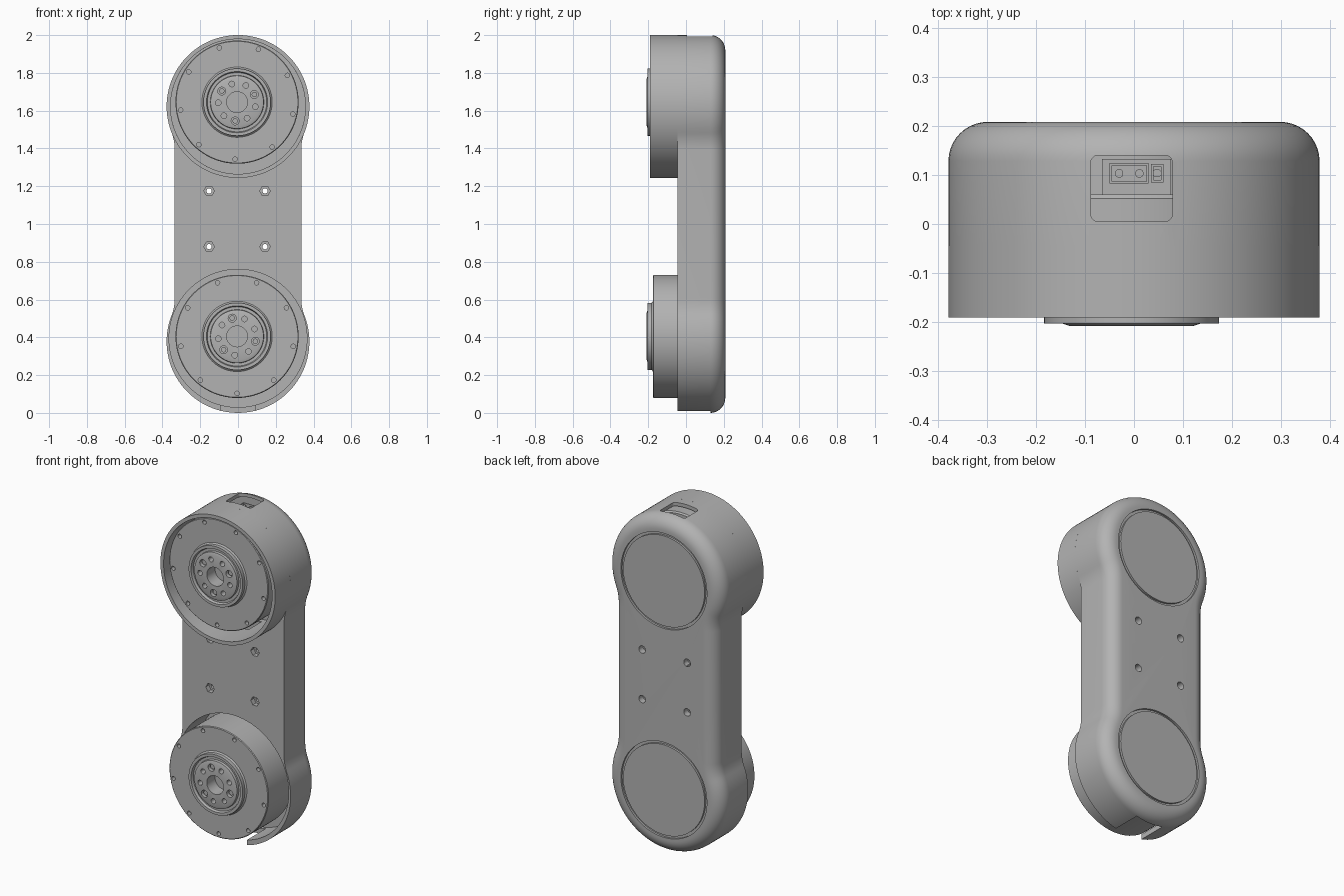
import bpy, bmesh
from math import sin, cos, pi, radians, atan2, sqrt

cube = bpy.data.objects.get("Cube")
if cube:
    bpy.data.objects.remove(cube, do_unlink=True)

grey = bpy.data.materials.new("plain grey")
grey.use_nodes = True
grey.diffuse_color = (0.45, 0.45, 0.45, 1)
grey.node_tree.nodes["Principled BSDF"].inputs["Base Color"].default_value = grey.diffuse_color

TOP, BOTTOM, R, HALF = 1.622, 0.378, 0.378, 0.335   # end centres, end radius, arm half width
FRONT, BACK, ROUND = -0.045, 0.208, 0.08
MX = -0.005                                          # motor axis
UP_Z, LOW_Z = 1.645, 0.405


def finish(bm, name):
    bmesh.ops.recalc_face_normals(bm, faces=bm.faces)
    mesh = bpy.data.meshes.new(name)
    bm.to_mesh(mesh)
    bm.free()
    mesh.materials.append(grey)
    ob = bpy.data.objects.new(name, mesh)
    bpy.context.collection.objects.link(ob)
    return ob


def add_loft(bm, rings, closed=False):
    """Skin a row of point rings; cap the ends, or join last to first."""
    rows = [[bm.verts.new(p) for p in ring] for ring in rings]
    pairs = list(zip(rows, rows[1:]))
    if closed:
        pairs.append((rows[-1], rows[0]))
    else:
        bm.faces.new(rows[0])
        bm.faces.new(rows[-1])
    for a, b in pairs:
        for i in range(len(a)):
            j = (i + 1) % len(a)
            bm.faces.new((a[i], a[j], b[j], b[i]))


def add_lathe(bm, profile, x, z, n=96, closed=False):
    """Turn (radius, y) points about an axis along y."""
    add_loft(bm, [[(x + r * cos(2 * pi * i / n), y, z + r * sin(2 * pi * i / n))
                   for i in range(n)] for r, y in profile], closed)


def lathe(name, profile, x, z, n=96, closed=False):
    bm = bmesh.new()
    add_lathe(bm, profile, x, z, n, closed)
    return finish(bm, name)


def pins(name, spots, r, y0, y1, n=16):
    bm = bmesh.new()
    for x, z in spots:
        add_lathe(bm, [(r, y0), (r, y1)], x, z, n)
    return finish(bm, name)


def box(name, x, y, z, bevel=0):
    bm = bmesh.new()
    add_loft(bm, [[(x[0], y[0], h), (x[1], y[0], h), (x[1], y[1], h), (x[0], y[1], h)] for h in z])
    if bevel:
        bm.edges.ensure_lookup_table()
        upright = [e for e in bm.edges if abs(e.verts[0].co.z - e.verts[1].co.z) > 1e-4]
        bmesh.ops.bevel(bm, geom=upright, offset=bevel, segments=5, affect='EDGES', profile=0.5)
    return finish(bm, name)


def cut(ob, *cutters):
    bpy.context.view_layer.objects.active = ob
    for c in cutters:
        c.hide_render = True
        mod = ob.modifiers.new("cut", 'BOOLEAN')
        mod.operation, mod.solver, mod.object = 'DIFFERENCE', 'EXACT', c
        bpy.ops.object.modifier_apply(modifier=mod.name)
        bpy.data.objects.remove(c, do_unlink=True)


def smooth(ob):
    bpy.ops.object.select_all(action='DESELECT')
    ob.select_set(True)
    bpy.context.view_layer.objects.active = ob
    bpy.ops.object.shade_smooth_by_angle(angle=radians(30))


def ring_spots(x, z, r, angles):
    return [(x + r * cos(radians(a)), z + r * sin(radians(a))) for a in angles]


def outline(d, y):
    """Arm outline, inset by d: two round ends blended into straight sides."""
    r, w, f = R - d, HALF - d, 0.25 + d
    dz = sqrt((r + f) ** 2 - (w + f) ** 2)
    a = atan2(dz, w + f)
    quarter = [(w + f - f * cos(a * i / 8), TOP - dz + f * sin(a * i / 8)) for i in range(8)]
    n = 32
    quarter += [(r * cos(t), TOP + r * sin(t))
                for t in (-a + (pi / 2 + a) * i / n for i in range(n + 1))]
    half = quarter + [(-x, z) for x, z in reversed(quarter[:-1])]
    return [(x, y, z) for x, z in half] + [(-x, y, TOP + BOTTOM - z) for x, z in half]


# Arm housing with a rounded back edge
bm = bmesh.new()
layers = [outline(0, FRONT)]
for i in range(11):
    t = pi / 2 * i / 10
    layers.append(outline(ROUND * (1 - cos(t)), BACK - ROUND + ROUND * sin(t)))
add_loft(bm, layers)
housing = finish(bm, "arm_housing")

screws = [(MX + s * 0.148, z) for s in (-1, 1) for z in (0.88, 1.175)]
cut(housing,
    lathe("upper_cavity", [(0.357, -0.3), (0.357, 0.15)], 0, TOP),
    lathe("lower_cavity", [(0.365, -0.3), (0.365, 0.15)], 0, 0.395),
    box("cable_channel", (-0.09, 0.07), (0, 0.12), (0.7, 1.32)),
    box("port_window", (-0.088, 0.078), (0.005, 0.14), (1.9, 2.1), 0.015),
    box("bottom_slot", (-0.09, 0.09), (-0.1, 0.13), (-0.1, 0.07)),
    pins("nut_recess", screws, 0.028, -0.1, -0.015, 6),
    pins("screw_hole", screws, 0.014, -0.05, 0.3),
    pins("back_counterbore", screws, 0.022, 0.17, 0.3, 24))

# Groove around each round back cover
for z in (TOP, BOTTOM):
    cut(housing, lathe("groove", [(0.268, 0.196), (0.283, 0.196), (0.283, 0.25), (0.268, 0.25)],
                       0, z, closed=True))
smooth(housing)

# Collar around the upper motor
smooth(lathe("upper_collar", [(R, FRONT), (R, -0.19), (0.357, -0.19), (0.357, FRONT)],
             0, TOP, 128, True))

# Motors: body, stepped output hub, bore and bolt holes
MOTOR = [(0.25, 0.148), (0.25, 0.06), (0.318, 0.06), (0.326, 0.052), (0.326, -0.171),
         (0.322, -0.175), (0.186, -0.175), (0.178, -0.182), (0.178, -0.203), (0.162, -0.203),
         (0.157, -0.188), (0.142, -0.188), (0.14, -0.203), (0.125, -0.208),
         (0.055, -0.208), (0.055, -0.13)]
for label, z, rim, hub, up in (("upper", UP_Z, -92, 24, 1), ("lower", LOW_Z, -90, 105, -1)):
    motor = lathe(label + "_motor", MOTOR, MX, z)
    big = [hub + 120 * k for k in range(3)]
    small = [a + s * 38 for a in big for s in (-1, 1)]
    cut(motor,
        pins("rim_holes", ring_spots(MX, z, 0.302, [rim + 40 * k for k in range(9)]), 0.012, -0.3, -0.15),
        pins("hub_bolts", ring_spots(MX, z, 0.1, big), 0.021, -0.3, -0.185),
        pins("hub_holes", ring_spots(MX, z, 0.1, small), 0.015, -0.3, -0.17))
    smooth(motor)
    smooth(pins(label + "_bolt_heads", ring_spots(MX, z, 0.1, big), 0.014, -0.195, -0.18))

    # Connector block behind the motor, sockets facing outward
    def span(a, b):
        return sorted((z + up * a, z + up * b))
    box(label + "_connector_base", (-0.065, 0.075), (0.058, 0.132), span(0.2, 0.275))
    for part, x, y, holes in (("power_socket", (-0.05, 0.03), (0.082, 0.124), (-0.03, 0.011)),
                              ("signal_socket", (0.035, 0.06), (0.085, 0.122), (0.047,))):
        socket = box(f"{label}_{part}", x, y, span(0.274, 0.305))
        cut(socket, box("opening", (x[0] + 0.005, x[1] - 0.005), (y[0] + 0.005, y[1] - 0.005),
                        span(0.285, 0.4)))
        for px in holes:
            mid = (y[0] + y[1]) / 2
            box(f"{label}_{part}_pin", (px - 0.008, px + 0.008), (mid - 0.008, mid + 0.008),
                span(0.274, 0.3), 0.006)
